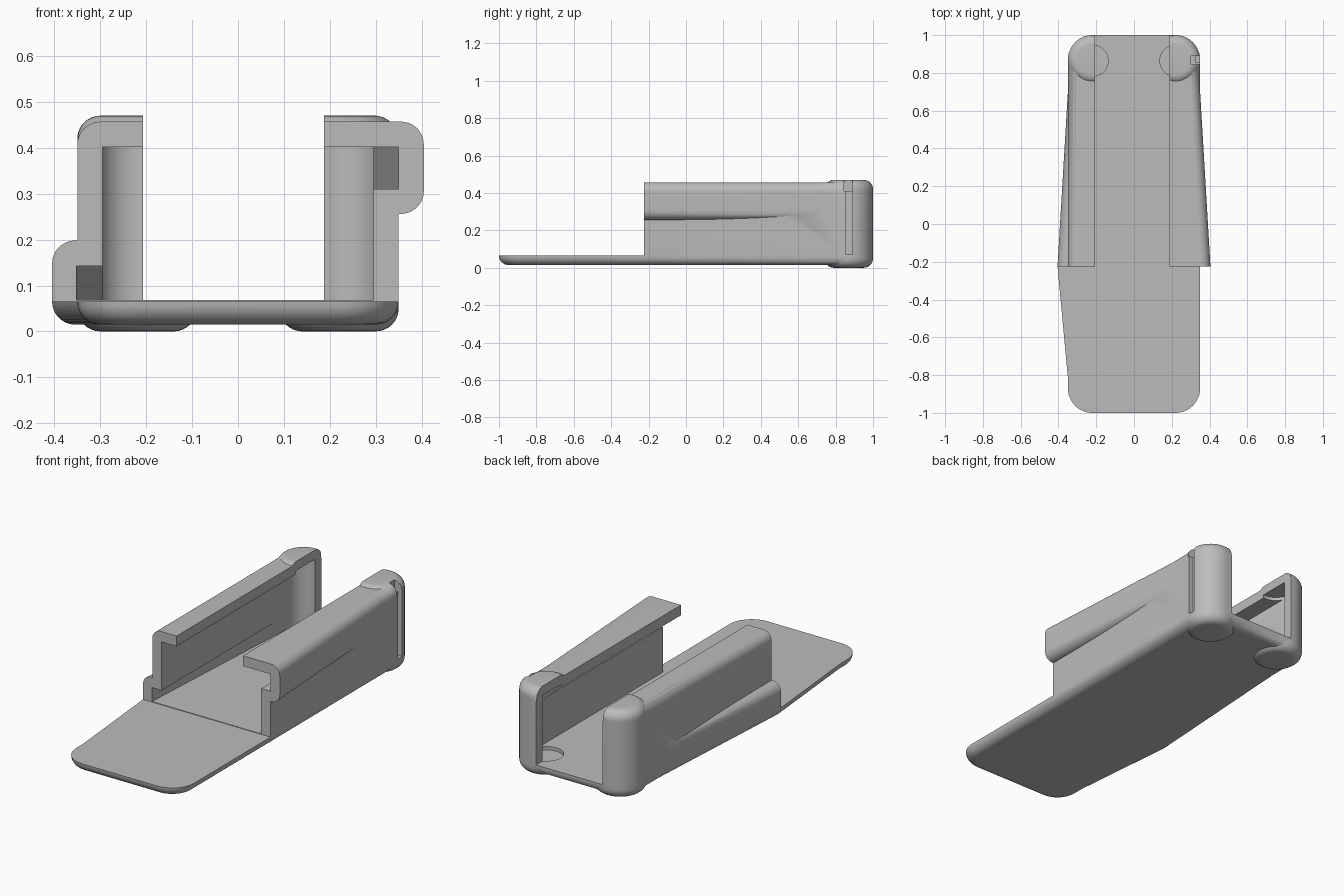
import bpy, bmesh, math
from mathutils import Vector

cube = bpy.data.objects.get("Cube")
if cube:
    bpy.data.objects.remove(cube, do_unlink=True)

grey = bpy.data.materials.new("plain grey")
grey.use_nodes = True
COLOUR = (0.5, 0.5, 0.5, 1)
grey.diffuse_color = COLOUR
grey.node_tree.nodes["Principled BSDF"].inputs["Base Color"].default_value = COLOUR

FLOOR, CEILING, BOTTOM, TOP, FRONT = 0.068, 0.402, 0.015, 0.457, -0.225


def loft(name, rings):
    """Closed solid through a list of equally long point rings."""
    bm = bmesh.new()
    loops = [[bm.verts.new(p) for p in ring] for ring in rings]
    n = len(loops[0])
    for a, b in zip(loops, loops[1:]):
        for i in range(n):
            j = (i + 1) % n
            bm.faces.new((a[i], a[j], b[j], b[i]))
    bm.faces.new(loops[0][::-1])
    bm.faces.new(loops[-1])
    bmesh.ops.recalc_face_normals(bm, faces=bm.faces)
    mesh = bpy.data.meshes.new(name)
    bm.to_mesh(mesh)
    bm.free()
    mesh.materials.append(grey)
    obj = bpy.data.objects.new(name, mesh)
    bpy.context.collection.objects.link(obj)
    return obj


def arc(cx, cy, r, start, steps=12):
    """Quarter arc, anticlockwise."""
    angles = [math.radians(start + 90 * k / steps) for k in range(steps + 1)]
    return [(cx + r * math.cos(t), cy + r * math.sin(t)) for t in angles]


def plan(x0, x1, y0, y1, r, inset=0):
    """Rounded rectangle outline, drawn in by an inset."""
    q = r - inset
    return (arc(x1 - r, y1 - r, q, 0) + arc(x0 + r, y1 - r, q, 90)
            + arc(x0 + r, y0 + r, q, 180) + arc(x1 - r, y0 + r, q, 270))


def pillow(name, outline, z0, z1, r, steps=8):
    """Extruded outline with quarter-round top and bottom edges."""
    turn = [math.pi / 2 * k / steps for k in range(steps + 1)]
    levels = [(z0 + r - r * math.cos(t), r - r * math.sin(t)) for t in turn]
    levels += [(z0 + z1 - z, i) for z, i in reversed(levels)]
    return loft(name, [[(x, y, z) for x, y in outline(i)] for z, i in levels])


def box(name, x0, x1, y0, y1, z0, z1):
    return loft(name, [[(x0, y0, z), (x1, y0, z), (x1, y1, z), (x0, y1, z)]
                       for z in (z0, z1)])


def flank(name, side, stations, z0, z1, r=0):
    """Section rounded on its outer side, swept along (y, half width) stations."""
    rings = []
    for y, w in stations:
        if r:
            outer = arc(w - r, z0 + r, r, 270) + arc(w - r, z1 - r, r, 0)
        else:
            outer = [(w, z0), (w, z1)]
        rings.append([(side * x, y, z) for x, z in outer + [(0.24, z1), (0.24, z0)]])
    return loft(name, rings)


def combine(target, tool, operation):
    """Apply a boolean and discard the tool."""
    tool.hide_render = True
    mod = target.modifiers.new("cut", 'BOOLEAN')
    mod.object, mod.operation, mod.solver = tool, operation, 'EXACT'
    bpy.context.view_layer.update()
    done = bpy.data.meshes.new_from_object(
        target.evaluated_get(bpy.context.evaluated_depsgraph_get()))
    target.modifiers.clear()
    target.data = done
    bpy.data.objects.remove(tool, do_unlink=True)


# Outer body with rounded corners and edges
body = pillow("channel_holder", lambda i: plan(-0.35, 0.35, -1, 1, 0.13, i),
              BOTTOM, TOP, 0.05)

# Tapering side swellings: low on one side, high on the other
combine(body, flank("low_swelling", -1, [(-0.87, 0.345), (FRONT, 0.405), (0.87, 0.34)],
                    BOTTOM, 0.198, 0.05), 'UNION')
combine(body, flank("high_swelling", 1, [(FRONT - 0.02, 0.406), (0.87, 0.34)],
                    0.256, TOP, 0.05), 'UNION')

# Round corner posts that stand proud above and below
for side in (-1, 1):
    cx = side * 0.22
    post = pillow("corner_post", lambda i: [
        (cx + (0.13 - i) * math.cos(math.tau * k / 48),
         0.87 + (0.13 - i) * math.sin(math.tau * k / 48)) for k in range(48)],
        0, 0.47, 0.05)
    combine(body, post, 'UNION')

# Front tongue, inner cavity and the open slot through the top and back
cutters = [
    box("front_cut", -1, 1, -1.2, FRONT, 0.065, 0.6),
    loft("cavity", [[(x, y, z) for x, y in plan(-0.295, 0.295, -0.6, 0.945, 0.09)]
                    for z in (FLOOR, CEILING)]),
    box("opening", -0.207, 0.187, -0.5, 1.2, FLOOR, 0.6),
    flank("low_groove", -1, [(-0.3, 0.356), (0.87, 0.29)], FLOOR, 0.142),
    flank("high_groove", 1, [(-0.3, 0.354), (0.87, 0.29)], 0.31, CEILING),
    box("side_slot", 0.325, 0.5, 0.855, 0.89, 0.07, 0.43),
    box("top_notch", 0.303, 0.5, 0.845, 0.89, 0.41, 0.6),
]
# Shallow round seats in the floor and ceiling
for side in (-1, 1):
    seat = [(side * 0.22 + 0.083 * math.cos(math.tau * k / 48),
             0.865 + 0.083 * math.sin(math.tau * k / 48)) for k in range(48)]
    cutters.append(loft("round_seat", [[(x, y, z) for x, y in seat]
                                       for z in (0.05, 0.42)]))
    # keep the back wall whole where the seat passes it
    bpy.context.view_layer.update()
for tool in cutters:
    combine(body, tool, 'DIFFERENCE')

# Smooth shading with crisp edges
bpy.ops.object.select_all(action='DESELECT')
body.select_set(True)
bpy.context.view_layer.objects.active = body
bpy.ops.object.shade_smooth_by_angle(angle=math.radians(30))
